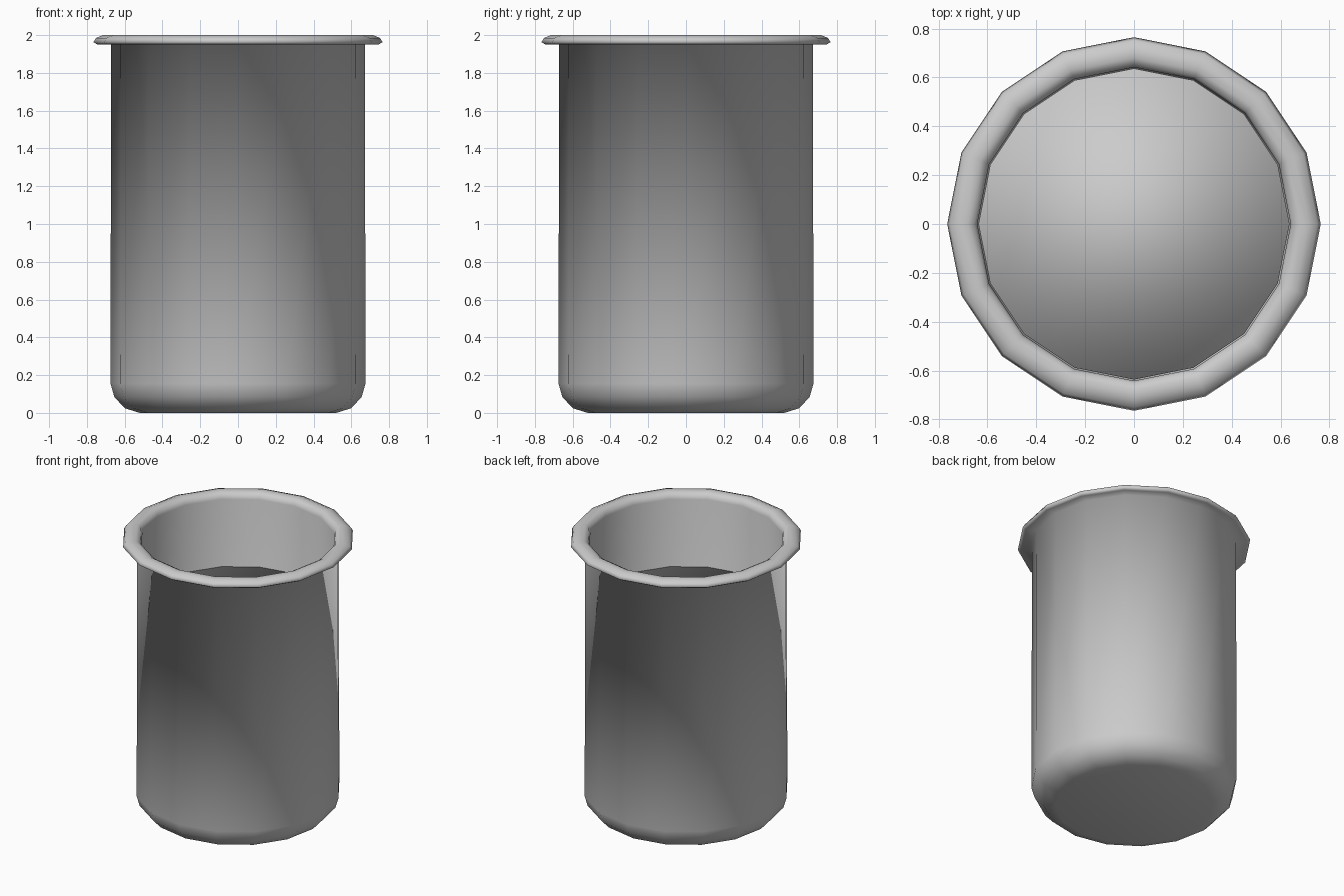
import bpy, math

if "Cube" in bpy.data.objects:
    bpy.data.objects.remove(bpy.data.objects["Cube"])

SIDES = 16


def lathe(name, profile):
    """Revolve a (radius, z) profile round z; both ends are capped."""
    verts, faces = [], []
    for r, z in profile:
        for i in range(SIDES):
            a = 2 * math.pi * i / SIDES
            verts.append((r * math.cos(a), r * math.sin(a), z))
    for k in range(len(profile) - 1):
        for i in range(SIDES):
            j = (i + 1) % SIDES
            a, b = k * SIDES, (k + 1) * SIDES
            faces.append((a + i, a + j, b + j, b + i))
    last = (len(profile) - 1) * SIDES
    faces.append(tuple(reversed(range(SIDES))))
    faces.append(tuple(range(last, last + SIDES)))
    mesh = bpy.data.meshes.new(name)
    mesh.from_pydata(verts, [], faces)
    for p in mesh.polygons:
        p.use_smooth = True
    mesh.update()
    obj = bpy.data.objects.new(name, mesh)
    bpy.context.collection.objects.link(obj)
    return obj


# Cup: rounded base, straight wall, rolled rim, inner wall and inner floor
lathe("cup", [
    (0.52, 0.0), (0.60, 0.025), (0.655, 0.085), (0.675, 0.155),
    (0.672, 1.955),
    (0.745, 1.95), (0.765, 1.963), (0.752, 1.985), (0.715, 2.0),
    (0.68, 2.0), (0.652, 1.985), (0.642, 1.955),
    (0.64, 0.16), (0.59, 0.07), (0.51, 0.04),
])

# Drink: closed body filling the cup, with a flat top surface
lathe("drink", [(0.50, 0.05), (0.58, 0.08), (0.635, 0.17), (0.637, 1.47)])
